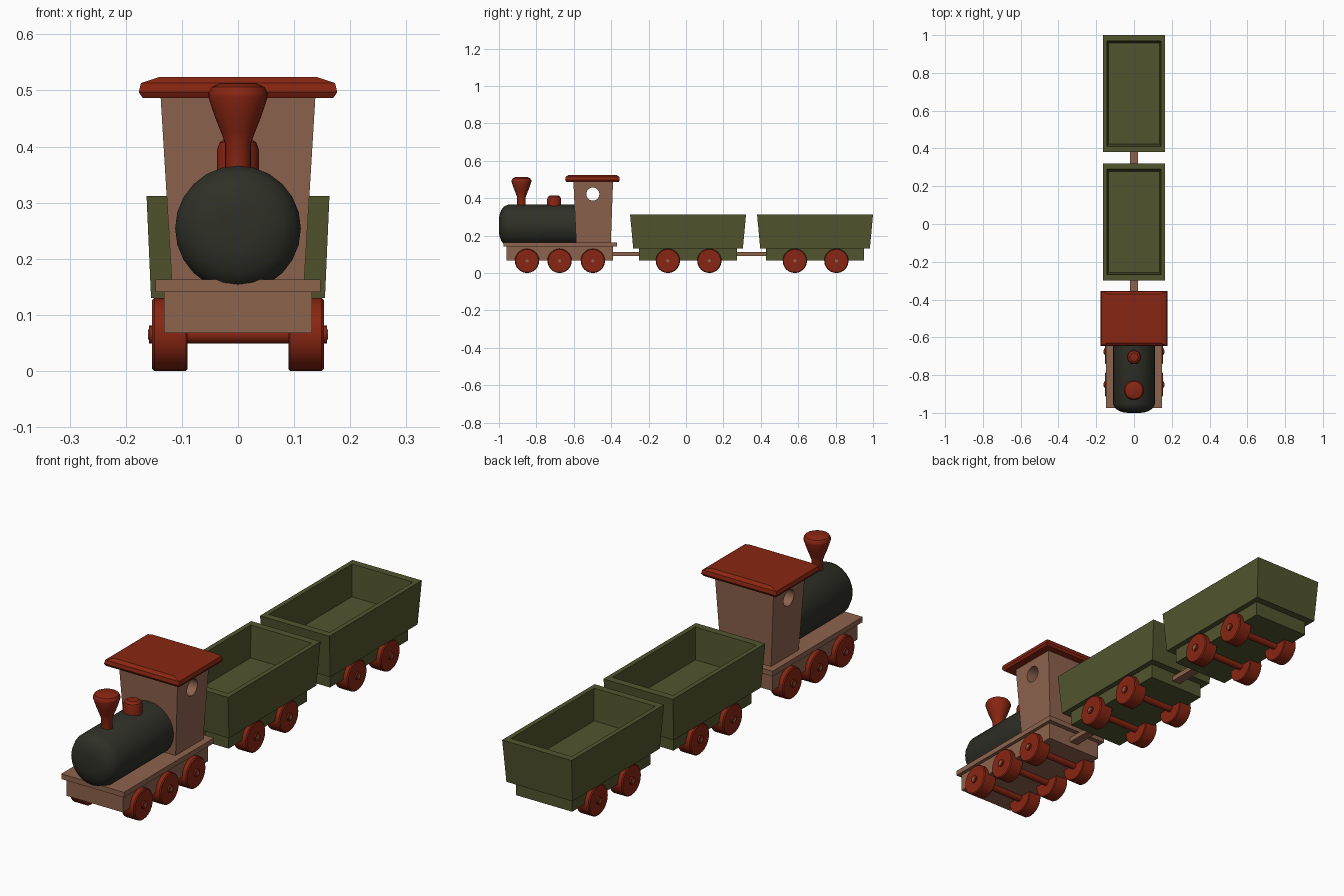
import bpy, bmesh, math
from mathutils import Matrix

if "Cube" in bpy.data.objects:
    bpy.data.objects.remove(bpy.data.objects["Cube"])


def material(name, rgb):
    m = bpy.data.materials.new(name)
    m.diffuse_color = (*rgb, 1)
    m.use_nodes = True
    m.node_tree.nodes["Principled BSDF"].inputs["Base Color"].default_value = m.diffuse_color
    return m


RED = material("barn red", (0.25, 0.019, 0.006))
WOOD = material("brown wood", (0.27, 0.125, 0.075))
GREEN = material("olive green", (0.083, 0.090, 0.027))
BLACK = material("soft black", (0.028, 0.029, 0.020))


def finish(name, bm, mat, smooth=False):
    bmesh.ops.recalc_face_normals(bm, faces=bm.faces)
    me = bpy.data.meshes.new(name)
    bm.to_mesh(me)
    bm.free()
    me.materials.append(mat)
    if smooth:
        for p in me.polygons:
            p.use_smooth = True
        me.set_sharp_from_angle(angle=math.radians(32))
    ob = bpy.data.objects.new(name, me)
    bpy.context.collection.objects.link(ob)
    return ob


def skin(bm, rings):
    """Join closed rings of vertices and cap both ends."""
    n = len(rings[0])
    for a, b in zip(rings, rings[1:]):
        for i in range(n):
            j = (i + 1) % n
            bm.faces.new((a[i], a[j], b[j], b[i]))
    bm.faces.new(rings[0])
    bm.faces.new(rings[-1])


def loft(name, levels, mat):
    """Stack of rectangles: (z, half width, y front, y back)."""
    bm = bmesh.new()
    skin(bm, [[bm.verts.new(p) for p in
               ((-w, y0, z), (w, y0, z), (w, y1, z), (-w, y1, z))]
              for z, w, y0, y1 in levels])
    return finish(name, bm, mat)


def box(name, w, y0, y1, z0, z1, mat):
    return loft(name, [(z0, w, y0, y1), (z1, w, y0, y1)], mat)


def lathe(name, profile, axis, origin, mat, sides=24):
    """Turn (radius, distance) points around an axis through origin."""
    rot = {"X": Matrix.Rotation(math.pi / 2, 4, "Y"),
           "Y": Matrix.Rotation(-math.pi / 2, 4, "X"),
           "Z": Matrix.Identity(4)}[axis]
    bm = bmesh.new()
    skin(bm, [[bm.verts.new((r * math.cos(2 * math.pi * i / sides),
                             r * math.sin(2 * math.pi * i / sides), h))
               for i in range(sides)] for r, h in profile])
    bm.transform(Matrix.Translation(origin) @ rot)
    return finish(name, bm, mat, True)


def wheel_set(name, y):
    z = 0.065
    lathe(name + "_axle", [(0.016, -0.159), (0.016, 0.159)], "X", (0, y, z), RED, 16)
    for side, s in (("left", -1), ("right", 1)):
        lathe(f"{name}_{side}_wheel",
              [(0.062, s * 0.09), (0.065, s * 0.093), (0.065, s * 0.149), (0.061, s * 0.153)],
              "X", (0, y, z), RED)
        lathe(f"{name}_{side}_axle_pin", [(0.009, s * 0.15), (0.009, s * 0.1605)],
              "X", (0, y, z), WOOD, 8)


# Locomotive base
box("engine_chassis", 0.132, -0.96, -0.39, 0.068, 0.142, WOOD)
box("engine_footplate", 0.147, -0.975, -0.37, 0.141, 0.163, WOOD)

# Boiler with rounded nose
lathe("boiler", [(0.03, -1.0), (0.055, -0.998), (0.082, -0.988), (0.101, -0.974),
                 (0.112, -0.95), (0.112, -0.58)], "Y", (0, 0, 0.254), BLACK)

# Chimney and steam dome
lathe("chimney", [(0.023, 0.34), (0.023, 0.405), (0.030, 0.425), (0.041, 0.452),
                  (0.053, 0.488), (0.053, 0.496), (0.047, 0.506), (0.034, 0.512)],
      "Z", (0, -0.88, 0), RED, 20)
lathe("steam_dome", [(0.037, 0.34), (0.037, 0.395), (0.033, 0.407), (0.022, 0.415)],
      "Z", (0, -0.705, 0), RED, 20)

# Cab with a round window cut straight through
cab = loft("cab", [(0.16, 0.118, -0.587, -0.402), (0.49, 0.138, -0.602, -0.39)], WOOD)
cutter = lathe("window_cutter", [(0.035, -0.3), (0.035, 0.3)], "X", (0, -0.498, 0.422), WOOD)
cutter.hide_render = True
cut = cab.modifiers.new("window", "BOOLEAN")
cut.object = cutter
cut.solver = "EXACT"
bpy.context.view_layer.objects.active = cab
bpy.ops.object.modifier_apply(modifier=cut.name)
bpy.data.objects.remove(cutter)

# Cab roof with chamfered rim
loft("cab_roof", [(0.487, 0.170, -0.640, -0.360), (0.497, 0.177, -0.646, -0.354),
                  (0.513, 0.173, -0.643, -0.357), (0.524, 0.140, -0.630, -0.370)], RED)

for i, y in enumerate((-0.85, -0.676, -0.498)):
    wheel_set(f"engine_{i + 1}", y)

# Two open wagons, each with a coupling bar in front
for name, c, bar in (("wagon_1", 0.011, -0.40), ("wagon_2", 0.69, 0.27)):
    loft(name + "_tub", [(0.13, 0.155, c - 0.293, c + 0.293),
                         (0.312, 0.163, c - 0.310, c + 0.310),
                         (0.312, 0.143, c - 0.279, c + 0.279),
                         (0.18, 0.135, c - 0.267, c + 0.267)], GREEN)
    box(name + "_chassis", 0.132, c - 0.262, c + 0.262, 0.068, 0.131, GREEN)
    box(name + "_coupling", 0.02, bar, c - 0.25, 0.091, 0.112, WOOD)
    for i, y in enumerate((c - 0.108, c + 0.114)):
        wheel_set(f"{name}_{i + 1}", y)
